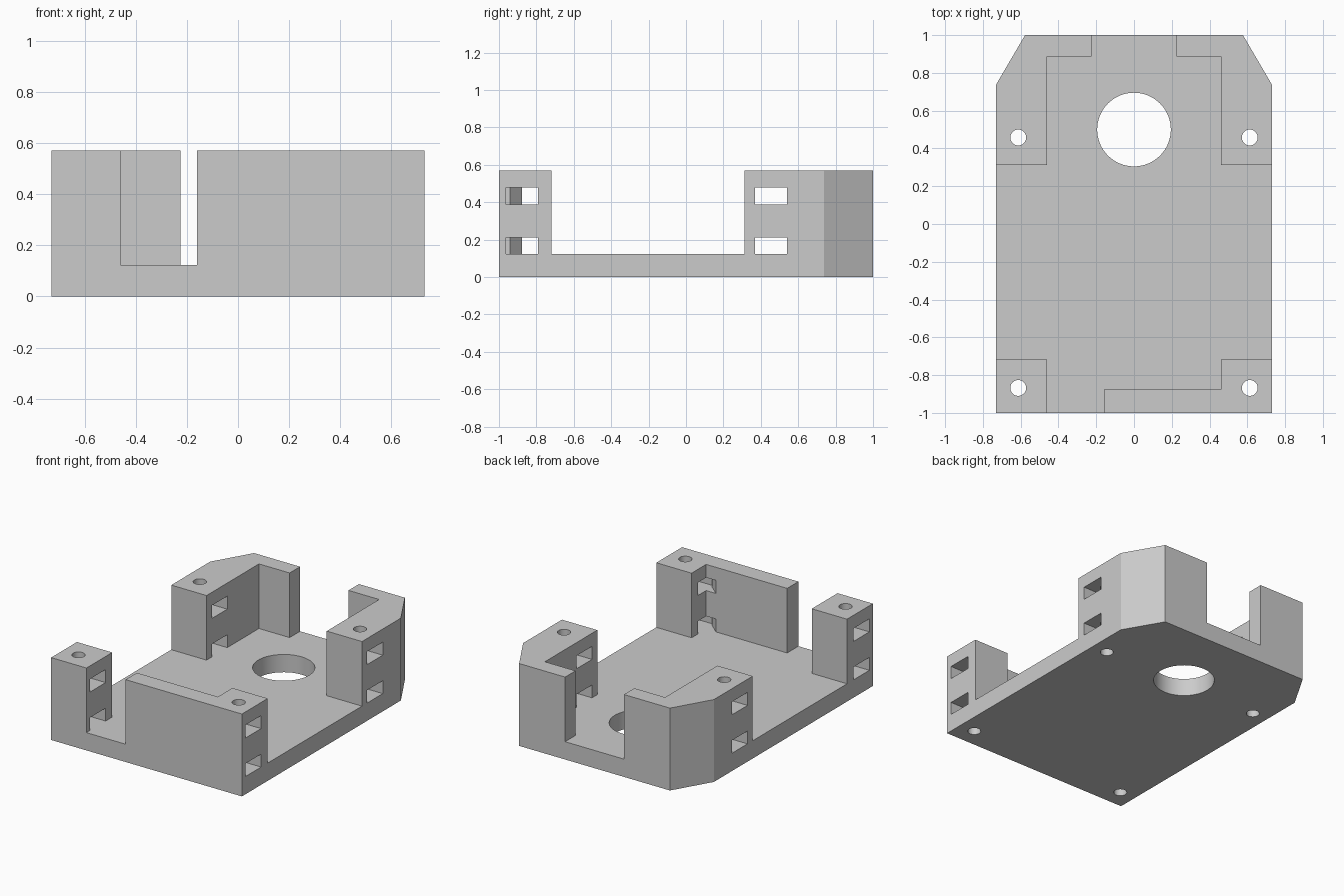
import bpy, bmesh, math

if "Cube" in bpy.data.objects:
    bpy.data.objects.remove(bpy.data.objects["Cube"])

HALF_W, FLOOR, TOP = 0.73, 0.123, 0.57

grey = bpy.data.materials.new("plain grey")
grey.use_nodes = True
colour = (0.6, 0.6, 0.6, 1)
grey.diffuse_color = colour
grey.node_tree.nodes["Principled BSDF"].inputs["Base Color"].default_value = colour


def prism(name, points, low, high):
    """Extrude a flat outline between two heights."""
    bm = bmesh.new()
    face = bm.faces.new([bm.verts.new((x, y, low)) for x, y in points])
    grown = bmesh.ops.extrude_face_region(bm, geom=[face])
    verts = [g for g in grown["geom"] if isinstance(g, bmesh.types.BMVert)]
    bmesh.ops.translate(bm, verts=verts, vec=(0, 0, high - low))
    bmesh.ops.recalc_face_normals(bm, faces=bm.faces)
    mesh = bpy.data.meshes.new(name)
    bm.to_mesh(mesh)
    bm.free()
    obj = bpy.data.objects.new(name, mesh)
    bpy.context.collection.objects.link(obj)
    obj.data.materials.append(grey)
    return obj


def circle(cx, cy, r, n):
    return [(cx + r * math.cos(math.tau * i / n), cy + r * math.sin(math.tau * i / n))
            for i in range(n)]


def rect(x0, x1, y0, y1):
    return [(x0, y0), (x1, y0), (x1, y1), (x0, y1)]


def cut(body, name, points, low, high):
    """Subtract a prism from the body and discard the cutter."""
    cutter = prism(name, points, low, high)
    cutter.hide_render = True
    mod = body.modifiers.new(name, "BOOLEAN")
    mod.operation, mod.solver, mod.object = "DIFFERENCE", "EXACT", cutter
    bpy.context.view_layer.objects.active = body
    bpy.ops.object.modifier_apply(modifier=mod.name)
    bpy.data.objects.remove(cutter)


# Solid block with two chamfered back corners
tray = prism("mounting_tray", [
    (-HALF_W, -1), (HALF_W, -1), (HALF_W, 0.738), (0.577, 1),
    (-0.577, 1), (-HALF_W, 0.738)], 0, TOP)

# Hollow inside, leaving corner posts and wall pieces on the plate
cut(tray, "hollow", [
    (-0.46, -1.1), (-0.16, -1.1), (-0.16, -0.877), (0.46, -0.877),
    (0.46, -0.718), (0.8, -0.718), (0.8, 0.313), (0.46, 0.313),
    (0.46, 0.886), (0.225, 0.886), (0.225, 1.1), (-0.225, 1.1),
    (-0.225, 0.886), (-0.46, 0.886), (-0.46, 0.313), (-0.8, 0.313),
    (-0.8, -0.718), (-0.46, -0.718)], FLOOR, 0.7)

# Two levels of tie slots through every post
for low, high in ((FLOOR, 0.212), (0.389, 0.479)):
    cut(tray, "back_slots", rect(-0.8, 0.8, 0.37, 0.54), low, high)
    cut(tray, "front_right_slot", rect(-0.8, -0.4, -0.962, -0.79), low, high)
    # This slot runs out at a slant into the front wall
    cut(tray, "front_left_slot", [
        (0.8, -0.962), (0.46, -0.962), (0.46, -0.942), (0.385, -0.877),
        (0.385, -0.79), (0.8, -0.79)], low, high)

# Vertical screw holes and the large round opening
for side in (-1, 1):
    for y in (0.458, -0.868):
        cut(tray, "screw_hole", circle(side * 0.613, y, 0.042, 32), -0.1, 0.7)
cut(tray, "round_opening", circle(0, 0.5, 0.195, 64), -0.1, 0.7)

# Smooth the round holes, keep corners sharp
bpy.ops.object.select_all(action="DESELECT")
tray.select_set(True)
bpy.context.view_layer.objects.active = tray
bpy.ops.object.shade_smooth_by_angle(angle=math.radians(25))
